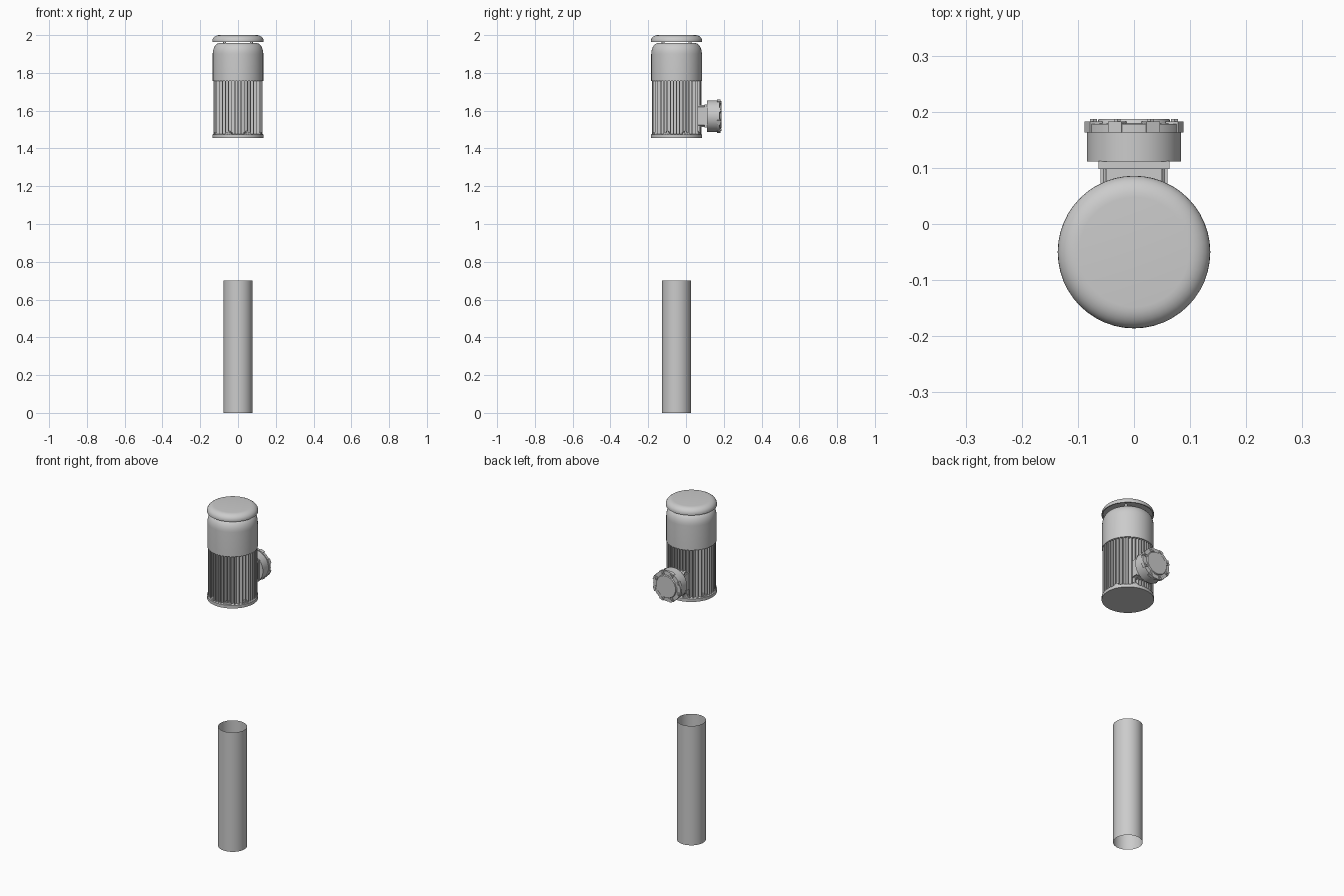
import bpy, bmesh, math
from mathutils import Matrix, Vector

if "Cube" in bpy.data.objects:
    bpy.data.objects.remove(bpy.data.objects["Cube"])

CY = -0.05           # motor and pipe axis
BOX_Z = 1.571        # terminal box axis height
AXIS = Matrix.Translation((0, CY, 0))
BOX = Matrix.Translation((0, 0, BOX_Z)) @ Matrix.Rotation(-math.pi / 2, 4, 'X')


def finish(name, bm, mat=None, smooth=True, recalc=True):
    if recalc:
        bmesh.ops.recalc_face_normals(bm, faces=bm.faces)
    if mat:
        bm.transform(mat)
    me = bpy.data.meshes.new(name)
    bm.to_mesh(me)
    bm.free()
    ob = bpy.data.objects.new(name, me)
    bpy.context.collection.objects.link(ob)
    if smooth:
        bpy.ops.object.select_all(action='DESELECT')
        ob.select_set(True)
        bpy.context.view_layer.objects.active = ob
        bpy.ops.object.shade_smooth_by_angle(angle=math.radians(35))
    return ob


def lathe(name, profile, mat, n=48):
    """Spin an (r, z) profile about z."""
    bm = bmesh.new()
    vs = [bm.verts.new((r, 0, z)) for r, z in profile]
    es = [bm.edges.new(p) for p in zip(vs, vs[1:])]
    bmesh.ops.spin(bm, geom=vs + es, cent=(0, 0, 0), axis=(0, 0, 1),
                   angle=2 * math.pi, steps=n, use_merge=True)
    bmesh.ops.remove_doubles(bm, verts=bm.verts, dist=1e-5)
    return finish(name, bm, mat)


def add_box(bm, lo, hi, rot=0.0):
    lo, hi = Vector(lo), Vector(hi)
    m = (Matrix.Rotation(rot, 4, 'Z') @ Matrix.Translation((lo + hi) / 2)
         @ Matrix.Diagonal((*(hi - lo), 1)))
    bmesh.ops.create_cube(bm, size=1, matrix=m)


def add_cyl(bm, r, z0, z1, dist, ang, n=12):
    m = Matrix.Translation((dist * math.cos(ang), dist * math.sin(ang), (z0 + z1) / 2))
    bmesh.ops.create_cone(bm, cap_ends=True, segments=n, radius1=r, radius2=r,
                          depth=z1 - z0, matrix=m)


def arc(cr, cz, rr, rz, a0, a1, n=7):
    return [(cr + rr * math.cos(math.radians(a0 + (a1 - a0) * i / n)),
             cz + rz * math.sin(math.radians(a0 + (a1 - a0) * i / n))) for i in range(n + 1)]


# open pipe at the bottom
lathe("lower_pipe", [(0.077, 0), (0.077, 0.70)], AXIS)

# motor flange, core, fan cowl and rain cap
lathe("base_flange", [(0, 1.455), (0.136, 1.455), (0.136, 1.473), (0.128, 1.477), (0, 1.477)], AXIS)
lathe("motor_core", [(0.110, 1.475), (0.110, 1.765)], AXIS)
lathe("fan_cowl", [(0.108, 1.757), (0.134, 1.757)] +
      arc(0.098, 1.90, 0.036, 0.058, 0, 90) + [(0, 1.958)], AXIS)
lathe("rain_cap", [(0, 1.968), (0.128, 1.968), (0.130, 1.963), (0.136, 1.963)] +
      arc(0.098, 1.969, 0.038, 0.031, 0, 90) + [(0, 2.0)], AXIS)

# cooling fins: parallel rows in four quadrants
bm = bmesh.new()
for q in range(4):
    for i in range(-5, 6):
        y = i * 0.0165
        outer = math.sqrt(0.131 ** 2 - y * y)
        inner = math.sqrt(0.104 ** 2 - y * y)
        add_box(bm, (inner, y - 0.0025, 1.475), (outer, y + 0.0025, 1.758), q * math.pi / 2)
finish("cooling_fins", bm, AXIS, smooth=False)

# flange lugs with bolts
bm = bmesh.new()
for k in range(8):
    a = (k + 0.5) * math.pi / 4
    add_box(bm, (0.106, -0.014, 1.47), (0.131, 0.014, 1.484), a)
    add_cyl(bm, 0.008, 1.48, 1.493, 0.122, a, 6)
finish("flange_bolts", bm, AXIS, smooth=False)

# posts carrying the rain cap
bm = bmesh.new()
for k in range(4):
    add_cyl(bm, 0.008, 1.93, 1.97, 0.100, (k + 0.5) * math.pi / 2)
finish("cap_posts", bm, AXIS)

# terminal box neck
bm = bmesh.new()
add_box(bm, (-0.060, 0.035, 1.513), (0.060, 0.115, 1.629))
bmesh.ops.bevel(bm, geom=[e for e in bm.edges if abs((e.verts[0].co - e.verts[1].co).y) > 0.01],
                offset=0.010, segments=3, affect='EDGES')
finish("terminal_neck", bm)
bm = bmesh.new()
add_box(bm, (-0.063, 0.098, 1.510), (0.063, 0.112, 1.632))
finish("neck_collar", bm, smooth=False)

# round terminal box and cover
lathe("terminal_box", [(0, 0.111), (0.084, 0.111), (0.084, 0.164), (0, 0.164)], BOX)
lathe("terminal_cover", [(0, 0.163), (0.088, 0.163), (0.088, 0.178), (0.066, 0.179),
                         (0.063, 0.187), (0, 0.187)], BOX)

# cover lugs and bolts
bm = bmesh.new()
for k in range(8):
    a = (k + 0.5) * math.pi / 4
    add_box(bm, (0.066, -0.013, 0.163), (0.090, 0.013, 0.183), a)
    add_cyl(bm, 0.007, 0.18, 0.187, 0.078, a, 6)
finish("cover_bolts", bm, BOX, smooth=False)
